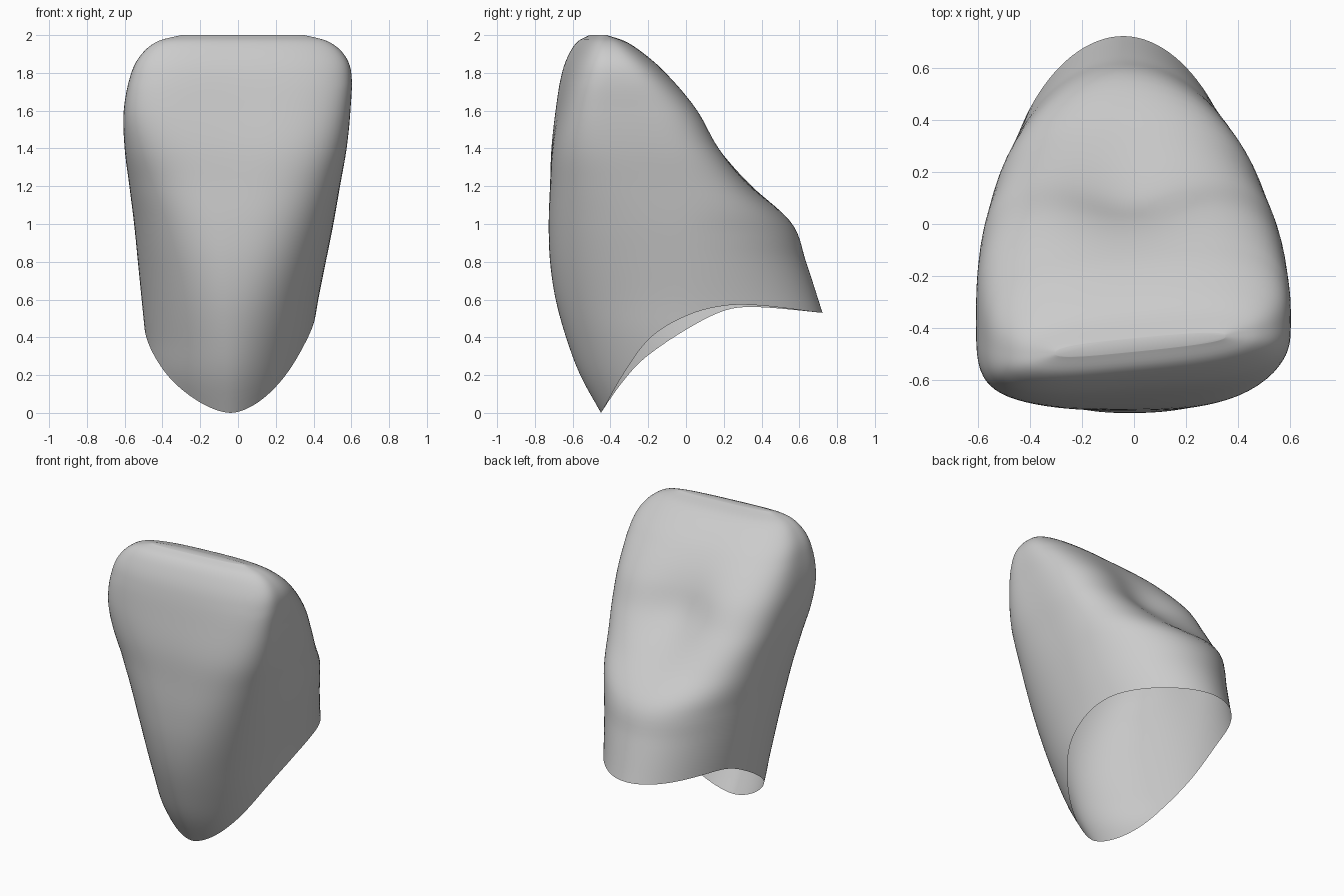
import bpy
import bmesh
from math import sin, cos, pi, exp

cube = bpy.data.objects.get("Cube")
if cube:
    bpy.data.objects.remove(cube, do_unlink=True)

SEGMENTS, RINGS = 112, 60
AXIS_X, TOP = -0.04, 2.0


def smooth_curve(keys, values):
    """Return a smooth function through the given key points."""
    last = len(keys) - 1

    def slope(i):
        a, b = max(i - 1, 0), min(i + 1, last)
        return (values[b] - values[a]) / (keys[b] - keys[a])

    def evaluate(k):
        k = min(max(k, keys[0]), keys[-1])
        i = 0
        while i < last - 1 and k > keys[i + 1]:
            i += 1
        step = keys[i + 1] - keys[i]
        rise = values[i + 1] - values[i]
        t = (k - keys[i]) / step
        # Cubic blend that keeps the slopes at both key points
        start = (slope(i) * step - rise) * (1 - t)
        end = (rise - slope(i + 1) * step) * t
        return values[i] + rise * t + t * (1 - t) * (start + end)

    return evaluate


# Outline of the crown by height: front, back and the two half widths
heights = [0, .2, .4, .6, .8, 1, 1.2, 1.4, 1.6, 1.8, 1.9, 1.97, TOP]
front = smooth_curve(heights, [-.45, -.56, -.635, -.69, -.72, -.727, -.72,
                               -.71, -.68, -.64, -.6, -.55, -.49])
back = smooth_curve(heights, [.82, .79, .76, .7, .635, .565, .37,
                              .21, .08, -.11, -.23, -.34, -.44])
right_width = smooth_curve(heights, [.36, .43, .45, .47, .49, .51, .535,
                                     .56, .565, .525, .47, .38, .26])
left_width = smooth_curve(heights, [.32, .38, .43, .465, .505, .545, .58,
                                    .615, .635, .64, .6, .51, .39])

# Depth of the widest line, and squareness of the parts of the section
middle = smooth_curve([0, .6, 1, 1.2, 1.4, 1.6, 1.8, TOP],
                      [0, 0, -.07, -.17, -.28, -.37, -.42, -.465])
power_keys = [0, .4, .8, 1.2, 1.6, TOP]
front_right_power = smooth_curve(power_keys, [1.7, 1.8, 2.1, 2.8, 3.7, 3.2])
front_left_power = smooth_curve(power_keys, [1.75, 2, 2.5, 3.2, 3.8, 3.2])
back_power = smooth_curve([0, .95, 1.2, 1.4, 1.6, 1.8, TOP],
                          [2, 2.05, 2.8, 3.3, 3.3, 3, 2.6])
skew = smooth_curve([0, 1.2, 1.6, TOP], [0, 0, .05, .1])

# Height of the open lower rim by depth, on each side
rim_left = smooth_curve([-.45, -.35, -.2, 0, .2, .4, .72],
                        [0, .19, .4, .52, .57, .57, .53])
rim_right = smooth_curve([-.45, -.3, -.2, 0, .2, .35, .72],
                         [0, .2, .3, .44, .54, .56, .53])


def section_point(angle, z):
    c, s = cos(angle), sin(angle)
    if s > 0:
        power = back_power(z)
    else:
        power = front_left_power(z) if c > 0 else front_right_power(z)
    radius = (abs(c) ** power + abs(s) ** power) ** (-1 / power)
    width = left_width(z) if c > 0 else right_width(z)
    depth = middle(z) - front(z) if s < 0 else back(z) - middle(z)
    x = AXIS_X + width * radius * c
    y = middle(z) + depth * radius * s + skew(z) * x
    # Long hollow in the back face between its side ridges
    if s > 0:
        y -= .09 * s * exp(-(x / .27) ** 2 - ((z - 1.47) / .25) ** 2)
    return x, y, z


def rim_height(angle):
    z = .3
    for _ in range(40):
        x, y, _z = section_point(angle, z)
        side = min(max(.5 + x, 0), 1)
        target = rim_right(y) + (rim_left(y) - rim_right(y)) * side
        z = max((z + target) / 2, 0)
    return z


# Crown shell: rings from the curved rim to the biting edge
bm = bmesh.new()
angles = [2 * pi * i / SEGMENTS for i in range(SEGMENTS)]
rims = [rim_height(a) for a in angles]
rings = []
for r in range(RINGS + 1):
    rise = sin(r / RINGS * pi / 2)
    rings.append([bm.verts.new(section_point(a, low + (TOP - low) * rise))
                  for a, low in zip(angles, rims)])
for lower, upper in zip(rings, rings[1:]):
    for i in range(SEGMENTS):
        j = (i + 1) % SEGMENTS
        bm.faces.new((lower[i], lower[j], upper[j], upper[i]))
bm.faces.new(rings[-1])

# Soften the biting edge
edge_verts = [v for v in bm.verts if v.co.z > 1.75]
for _ in range(4):
    bmesh.ops.smooth_vert(bm, verts=edge_verts, factor=.3,
                          use_axis_x=True, use_axis_y=True, use_axis_z=False)

mesh = bpy.data.meshes.new("tooth_crown")
bm.to_mesh(mesh)
bm.free()
mesh.shade_smooth()
crown = bpy.data.objects.new("tooth_crown", mesh)
bpy.context.collection.objects.link(crown)

# Plain grey finish
grey = bpy.data.materials.new("light_grey")
grey.use_nodes = True
colour = (.6, .6, .6, 1)
grey.diffuse_color = colour
grey.node_tree.nodes["Principled BSDF"].inputs["Base Color"].default_value = colour
mesh.materials.append(grey)
